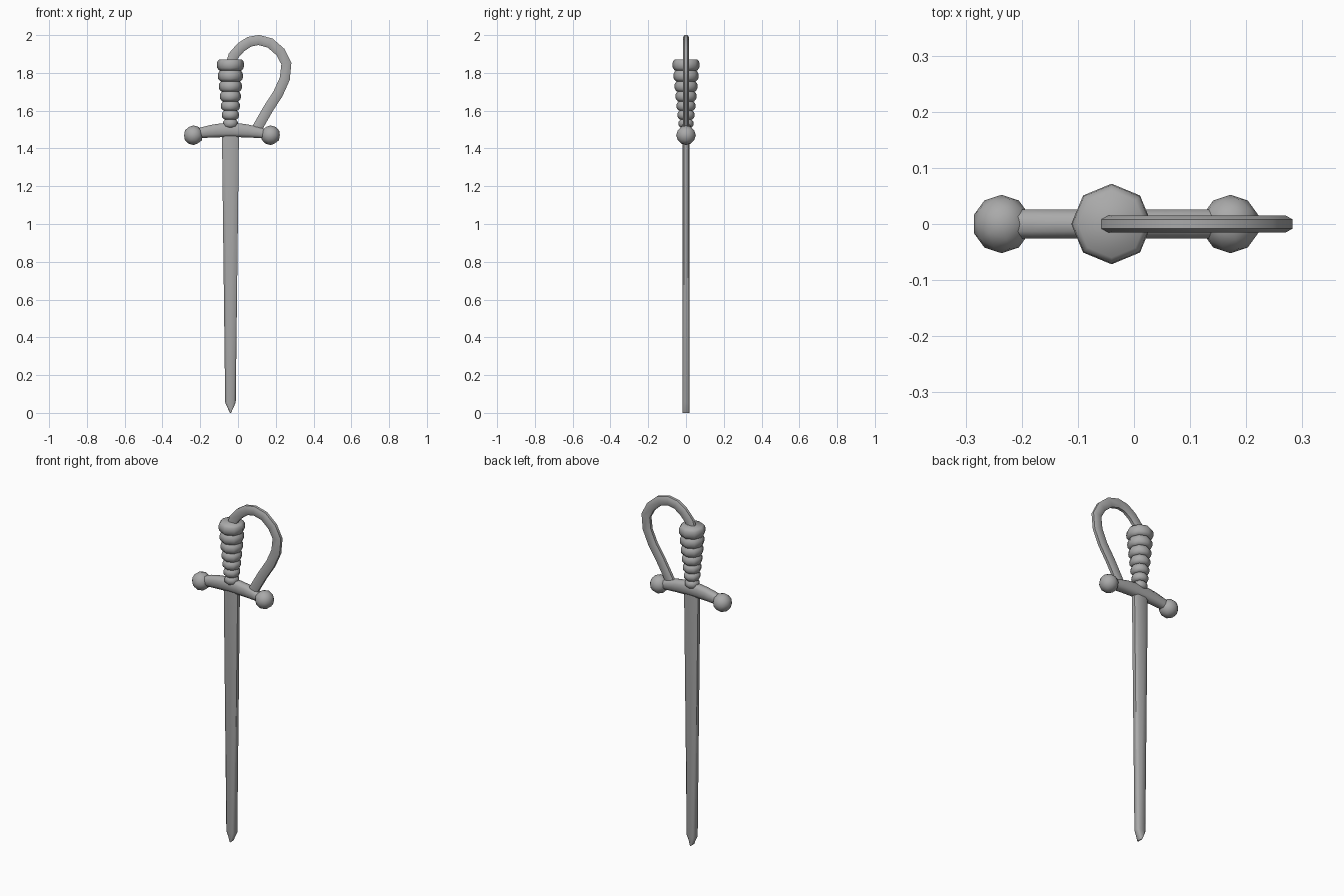
import bpy, bmesh, math
from mathutils import Vector

cube = bpy.data.objects.get("Cube")
if cube:
    bpy.data.objects.remove(cube)

steel = bpy.data.materials.new("grey_steel")
steel.use_nodes = True
colour = (0.40, 0.40, 0.40, 1)
steel.diffuse_color = colour
steel.node_tree.nodes["Principled BSDF"].inputs["Base Color"].default_value = colour

AXIS = -0.04  # x of the blade and grip


def finish(name, bm, angle=60):
    bmesh.ops.recalc_face_normals(bm, faces=bm.faces)
    mesh = bpy.data.meshes.new(name)
    bm.to_mesh(mesh)
    bm.free()
    mesh.materials.append(steel)
    obj = bpy.data.objects.new(name, mesh)
    bpy.context.collection.objects.link(obj)
    bpy.ops.object.select_all(action="DESELECT")
    obj.select_set(True)
    bpy.context.view_layer.objects.active = obj
    bpy.ops.object.shade_smooth_by_angle(angle=math.radians(angle))
    return obj


def loft(name, rings, angle=60):
    """Skin a run of equal-sized rings and cap both ends."""
    bm = bmesh.new()
    loops = [[bm.verts.new(p) for p in ring] for ring in rings]
    for a, b in zip(loops, loops[1:]):
        for i in range(len(a)):
            j = (i + 1) % len(a)
            bm.faces.new((a[i], a[j], b[j], b[i]))
    bm.faces.new(loops[0])
    bm.faces.new(loops[-1])
    return finish(name, bm, angle)


def octagon(centre, side, half_side, half_depth, cut=0.5):
    """Chamfered section spanned by the side direction and y."""
    c = Vector(centre)
    corners = [(1, cut), (cut, 1), (-cut, 1), (-1, cut),
               (-1, -cut), (-cut, -1), (cut, -1), (1, -cut)]
    return [c + Vector(side) * (u * half_side) + Vector((0, v * half_depth, 0))
            for u, v in corners]


# Blade: a slow taper ending in a chisel point
loft("blade", [octagon((AXIS, 0, z), (1, 0, 0), w, 0.018, 0.6)
               for z, w in [(0, 0.003), (0.055, 0.028), (1.48, 0.045)]])

# Guard: flat underside with an arched top
guard = []
for i in range(9):
    t = i / 4 - 1
    top = 1.535 - 0.035 * t * t
    bottom = 1.46 - 0.008 * t * t
    guard.append(octagon((AXIS + 0.19 * t, 0, (top + bottom) / 2), (0, 0, 1),
                         (top - bottom) / 2, 0.026))
loft("guard", guard)

# Ball at each end of the guard
for side, x in (("right", -0.236), ("left", 0.172)):
    bm = bmesh.new()
    bmesh.ops.create_icosphere(bm, subdivisions=2, radius=0.052)
    bmesh.ops.translate(bm, verts=bm.verts, vec=(x, 0, 1.47))
    finish(side + "_guard_ball", bm)

# Grip: stacked rounded rings that widen towards the top
grip = []
z = 1.51
for i in range(7):
    radius = 0.040 + 0.0053 * i
    height = 0.044 + 0.0026 * i
    for f, inset in [(0.0, 0.012), (0.22, 0.002), (0.5, 0), (0.78, 0.002), (1.0, 0.012)]:
        r = radius - inset
        grip.append([Vector((AXIS + r * math.cos(k * math.pi / 4),
                             r * math.sin(k * math.pi / 4), z + f * height * 0.99))
                     for k in range(8)])
    z += height
loft("grip", grip)

# Knuckle bow: a flattened tube looping from the grip top to the guard
path = [(-0.04, 1.84), (-0.025, 1.89), (0.015, 1.935), (0.06, 1.965), (0.11, 1.974),
        (0.17, 1.958), (0.225, 1.91), (0.256, 1.85), (0.248, 1.77),
        (0.212, 1.69), (0.16, 1.61), (0.10, 1.505)]
points = [Vector((x, 0, h)) for x, h in path]
bow = []
for i, p in enumerate(points):
    run = (points[min(i + 1, len(points) - 1)] - points[max(i - 1, 0)]).normalized()
    bow.append(octagon(p, (run.z, 0, -run.x), 0.027, 0.015, 0.55))
loft("knuckle_bow", bow)
